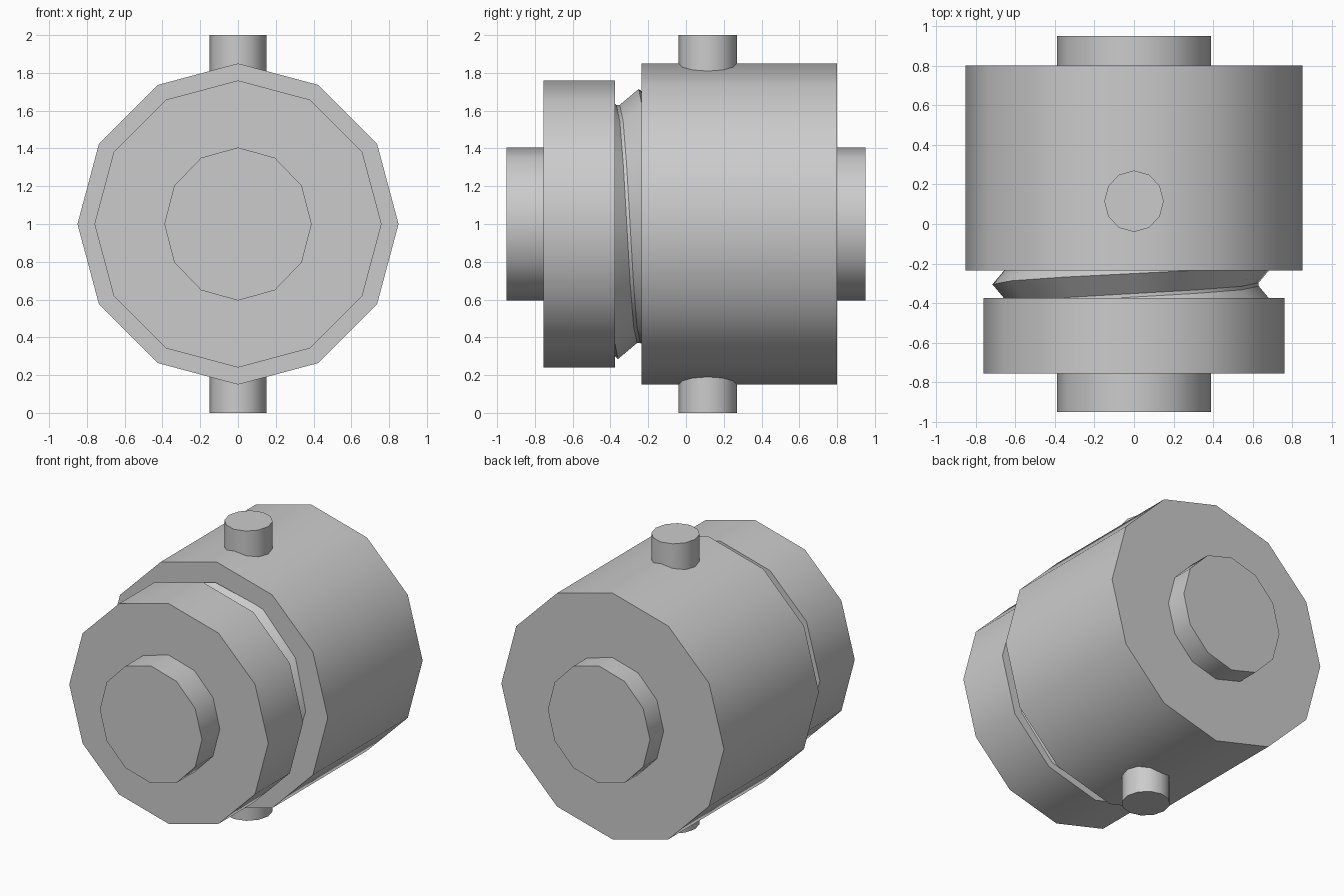
import bpy
import bmesh
from math import sin, cos, tau, pi, radians
from mathutils import Matrix, Vector

default = bpy.data.objects.get("Cube")
if default:
    bpy.data.objects.remove(default)

SIDES = 12
AXIS_Z = 1.0

grey = bpy.data.materials.new("plain_grey")
grey.use_nodes = True
colour = (0.6, 0.6, 0.6, 1)
grey.diffuse_color = colour
grey.node_tree.nodes["Principled BSDF"].inputs["Base Color"].default_value = colour


def finish(bm, name):
    """Turn a bmesh into a smooth shaded object with sharp rims."""
    mesh = bpy.data.meshes.new(name)
    bm.to_mesh(mesh)
    bm.free()
    mesh.materials.append(grey)
    obj = bpy.data.objects.new(name, mesh)
    bpy.context.collection.objects.link(obj)
    bpy.ops.object.select_all(action="DESELECT")
    obj.select_set(True)
    bpy.context.view_layer.objects.active = obj
    bpy.ops.object.shade_smooth_by_angle(angle=radians(35))
    return obj


def cylinder(name, start, end, radii, along_y=True, offset=0.0):
    """Twelve sided cylinder, lying along y or standing along z."""
    bm = bmesh.new()
    bmesh.ops.create_cone(bm, cap_ends=True, segments=SIDES,
                          radius1=1, radius2=1, depth=end - start)
    place = Matrix.Diagonal((radii[0], radii[1], 1, 1))
    middle = (start + end) / 2
    if along_y:
        place = (Matrix.Translation((0, middle, AXIS_Z))
                 @ Matrix.Rotation(pi / 2, 4, "X") @ place)
    else:
        place = Matrix.Translation((0, offset, middle)) @ place
    bmesh.ops.transform(bm, matrix=place, verts=bm.verts)
    return finish(bm, name)


def screw_thread(name, start, pitch, crest, root, turns):
    """Helical V groove swept around the y axis."""
    profile = [(0, crest), (0.46, root), (0.54, root), (1, crest)]
    bm = bmesh.new()
    rows = []
    for i in range(SIDES * turns + 1):
        turn = i / SIDES
        a = tau * turn
        rows.append([bm.verts.new((r * sin(a), start + pitch * (turn + t),
                                   AXIS_Z + r * cos(a))) for t, r in profile])
    for low, high in zip(rows, rows[1:]):
        for j in range(len(profile) - 1):
            bm.faces.new((low[j], high[j], high[j + 1], low[j + 1]))
    bmesh.ops.remove_doubles(bm, verts=bm.verts, dist=0.0005)
    return finish(bm, name)


# Main barrel and the front cap
cylinder("barrel", -0.235, 0.80, (0.85, 0.85))
cylinder("front_cap", -0.755, -0.375, (0.76, 0.76))

# Shaft ends showing at the front and back
cylinder("front_shaft", -0.95, -0.70, (0.39, 0.405))
cylinder("back_shaft", 0.75, 0.95, (0.39, 0.405))

# Thread joining the cap to the barrel
screw_thread("screw_thread", -0.69, 0.22, 0.715, 0.63, 3)

# Upright pin through the barrel
cylinder("cross_pin", 0.0, 2.0, (0.15, 0.155), along_y=False, offset=0.115)
